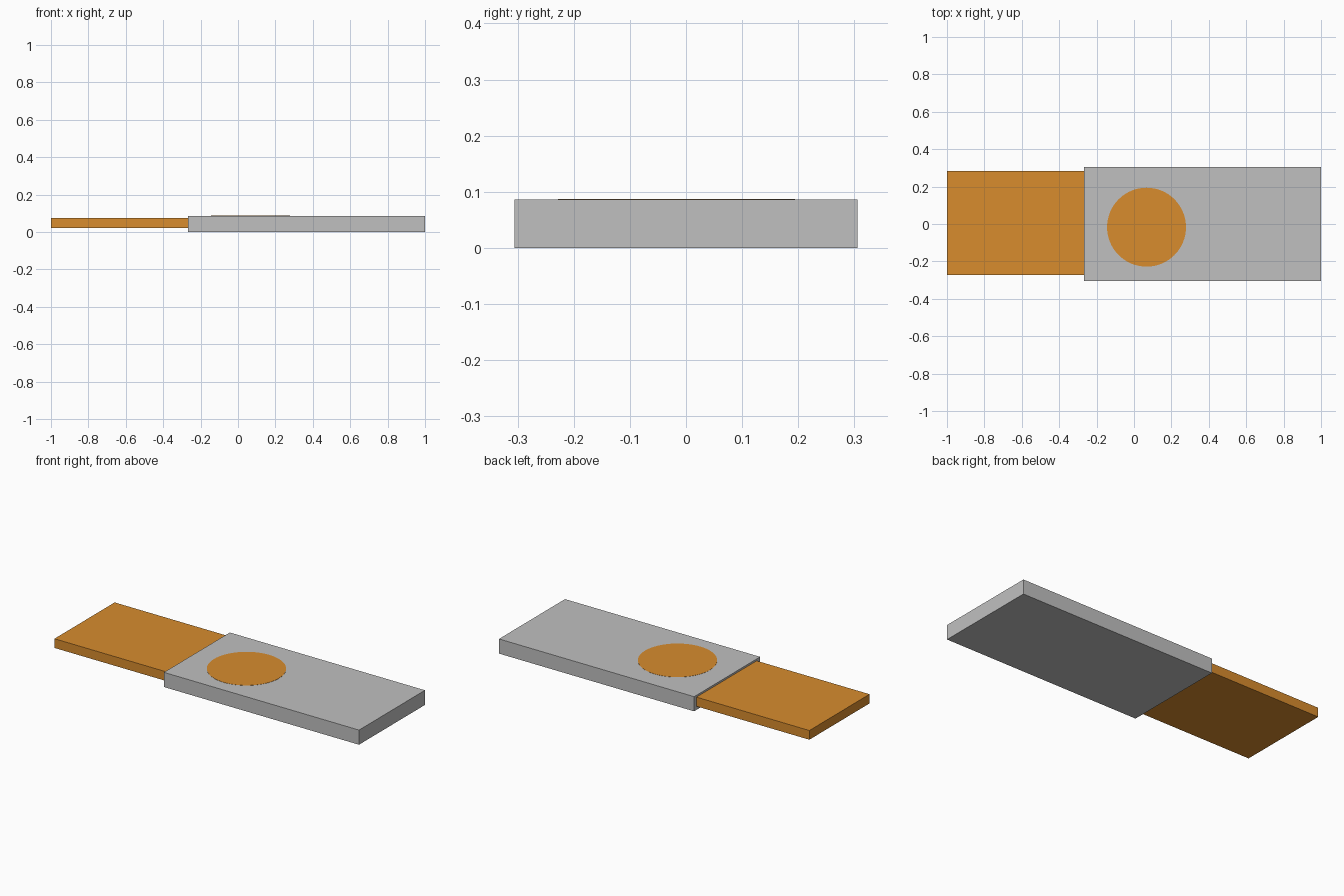
import bpy
import bmesh
from mathutils import Matrix

if "Cube" in bpy.data.objects:
    bpy.data.objects.remove(bpy.data.objects["Cube"])


def material(name, rgb):
    m = bpy.data.materials.new(name)
    m.diffuse_color = (*rgb, 1.0)
    m.use_nodes = True
    m.node_tree.nodes["Principled BSDF"].inputs["Base Color"].default_value = m.diffuse_color
    return m


def add_object(name, bm, mat):
    mesh = bpy.data.meshes.new(name)
    bm.to_mesh(mesh)
    bm.free()
    mesh.materials.append(mat)
    obj = bpy.data.objects.new(name, mesh)
    bpy.context.collection.objects.link(obj)
    return obj


def box(name, x, y, z, mat):
    """Box from (min, max) ranges on each axis."""
    bm = bmesh.new()
    centre = [(a + b) / 2 for a, b in (x, y, z)]
    size = [b - a for a, b in (x, y, z)]
    bmesh.ops.create_cube(bm, size=1, matrix=Matrix.Translation(centre) @ Matrix.Diagonal((*size, 1)))
    return add_object(name, bm, mat)


grey = material("light grey", (0.527, 0.527, 0.527))
orange = material("orange", (0.686, 0.262, 0.027))

# Outer case
box("case", (-0.267, 1.0), (-0.306, 0.306), (0.0, 0.086), grey)

# Slimmer tongue sticking out of the left end of the case
box("tongue", (-1.0, -0.2), (-0.274, 0.284), (0.021, 0.075), orange)

# Round painted spot on the top of the case
bm = bmesh.new()
bmesh.ops.create_cone(bm, cap_ends=True, segments=64, radius1=0.211, radius2=0.211,
                      depth=0.002, matrix=Matrix.Translation((0.067, -0.017, 0.086)))
add_object("round_spot", bm, orange)
